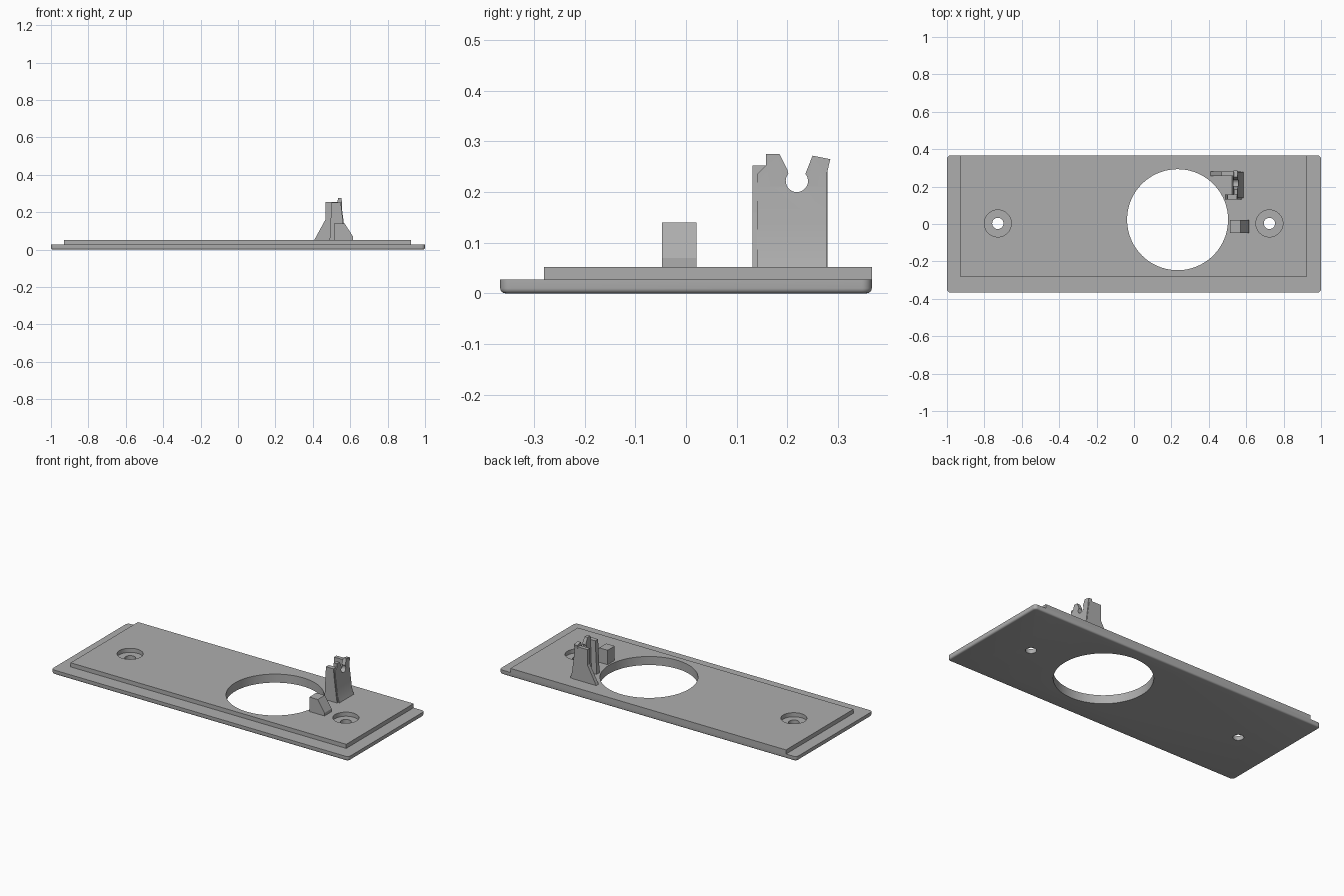
import bpy, bmesh, math
from mathutils import Vector

old = bpy.data.objects.get("Cube")
if old:
    bpy.data.objects.remove(old, do_unlink=True)

grey = bpy.data.materials.new("light grey plastic")
grey.use_nodes = True
colour = (0.42, 0.42, 0.42, 1)
grey.diffuse_color = colour
grey.node_tree.nodes["Principled BSDF"].inputs["Base Color"].default_value = colour


def prism(name, points, axis, low, high):
    """Extrude a 2D outline along an axis; points hold the other two axes in order."""
    def place(p, t):
        co = list(p)
        co.insert("xyz".index(axis), t)
        return Vector(co)
    bm = bmesh.new()
    face = bm.faces.new([bm.verts.new(place(p, low)) for p in points])
    out = bmesh.ops.extrude_face_region(bm, geom=[face])
    moved = [v for v in out["geom"] if isinstance(v, bmesh.types.BMVert)]
    bmesh.ops.translate(bm, verts=moved, vec=place((0, 0), high - low))
    bmesh.ops.recalc_face_normals(bm, faces=bm.faces)
    mesh = bpy.data.meshes.new(name)
    bm.to_mesh(mesh)
    bm.free()
    ob = bpy.data.objects.new(name, mesh)
    bpy.context.collection.objects.link(ob)
    mesh.materials.append(grey)
    return ob


def rect(x0, y0, x1, y1):
    return [(x0, y0), (x1, y0), (x1, y1), (x0, y1)]


def arc(cx, cy, r, start, end, n):
    step = math.radians(end - start) / n
    a = math.radians(start)
    return [(cx + r * math.cos(a + i * step), cy + r * math.sin(a + i * step))
            for i in range(n + 1)]


def combine(ob, other, operation):
    mod = ob.modifiers.new("cut", "BOOLEAN")
    mod.operation, mod.object, mod.solver = operation, other, "EXACT"
    bpy.context.view_layer.objects.active = ob
    bpy.ops.object.modifier_apply(modifier=mod.name)
    bpy.data.objects.remove(other, do_unlink=True)


def drill(ob, x, y, r):
    hole = arc(x, y, r, 0, 360, 96)[:-1]
    combine(ob, prism("hole_cutter", hole, "z", -0.1, 0.2), "DIFFERENCE")


def smooth(ob):
    bpy.ops.object.select_all(action="DESELECT")
    ob.select_set(True)
    bpy.context.view_layer.objects.active = ob
    bpy.ops.object.shade_smooth_by_angle(angle=math.radians(30))


STEP, TOP = 0.027, 0.052

# Lower plate with rounded corners and a rounded bottom rim
corner = 0.02
outline = []
for sx, sy, start in ((1, 1, 0), (-1, 1, 90), (-1, -1, 180), (1, -1, 270)):
    outline += arc(sx * (1 - corner), sy * (0.367 - corner), corner, start, start + 90, 8)
base = prism("base_plate", outline, "z", 0, STEP)
bm = bmesh.new()
bm.from_mesh(base.data)
rim = [e for e in bm.edges if all(v.co.z < 0.001 for v in e.verts)]
bmesh.ops.bevel(bm, geom=rim, offset=0.01, segments=4, profile=0.5, affect="EDGES")
bm.to_mesh(base.data)
bm.free()

# Raised plate, flush with the back edge
raised = prism("raised_plate", rect(-0.93, -0.281, 0.925, 0.367), "z", STEP, TOP)

# Large opening, screw holes and their counterbores
for plate, screw_radius in ((base, 0.03), (raised, 0.072)):
    drill(plate, 0.233, 0.023, 0.27)
    for x in (-0.728, 0.724):
        drill(plate, x, 0.003, screw_radius)
    smooth(plate)

# Small wedge block beside the opening
prism("wedge_block", [(0.513, TOP), (0.615, TOP), (0.615, 0.07), (0.57, 0.14), (0.513, 0.14)],
      "y", -0.047, 0.021)

# Clip: notched front outline intersected with a tapering side profile
notch = arc(0.219, 0.222, 0.022, 140, 400, 20)
clip = prism("clip_plate",
             [(0.14, TOP), (0.14, 0.235), (0.158, 0.253), (0.158, 0.275), (0.185, 0.275),
              (0.2, 0.245)] + notch +
             [(0.25, 0.272), (0.285, 0.265), (0.278, 0.235), (0.278, TOP)],
             "x", 0.4, 0.7)
taper = prism("taper_helper",
              [(0.525, TOP), (0.585, TOP), (0.572, 0.09), (0.566, 0.14), (0.557, 0.21),
               (0.553, 0.3), (0.535, 0.3), (0.53, 0.2)], "y", 0, 0.5)
combine(clip, taper, "INTERSECT")
smooth(clip)

# Ribs carrying the clip, the rear one with a sloping foot
prism("clip_front_rib", [(0.49, TOP), (0.575, TOP), (0.56, 0.16), (0.55, 0.253), (0.5, 0.253)],
      "y", 0.131, 0.158)
prism("clip_rear_rib",
      [(0.408, TOP), (0.57, TOP), (0.56, 0.16), (0.55, 0.235), (0.54, 0.255), (0.467, 0.255),
       (0.467, 0.16)], "y", 0.257, 0.28)
